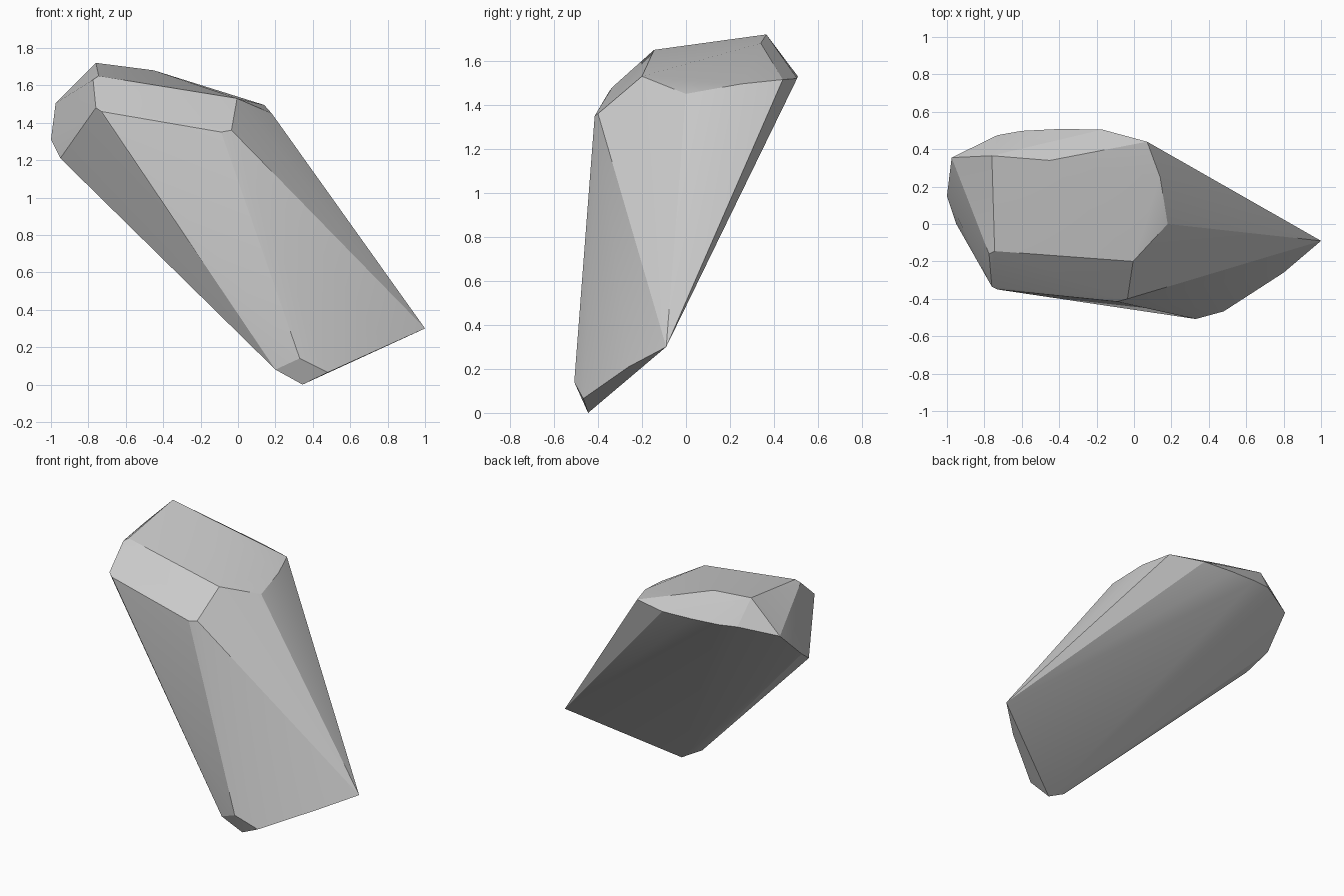
import bpy, bmesh, math

if "Cube" in bpy.data.objects:
    bpy.data.objects.remove(bpy.data.objects["Cube"])

# Corner points of the boulder, grouped by region
foot = [(0.345, -0.445, 0.0), (0.20, -0.465, 0.08), (0.33, -0.508, 0.14),
        (0.48, -0.467, 0.065), (0.80, -0.26, 0.21), (1.0, -0.09, 0.30)]
crown = [(-0.76, 0.365, 1.72), (-0.45, 0.34, 1.68), (-0.745, -0.145, 1.65),
         (-0.775, -0.16, 1.63), (-0.005, -0.20, 1.53), (0.18, 0.0, 1.45),
         (0.14, 0.25, 1.495), (0.07, 0.44, 1.515)]
front_rim = [(-0.76, -0.335, 1.48), (-0.73, -0.35, 1.46),
             (-0.09, -0.415, 1.35), (-0.035, -0.40, 1.36)]
back_rim = [(-0.17, 0.505, 1.52), (-0.40, 0.508, 1.53),
            (-0.60, 0.498, 1.54), (-0.73, 0.475, 1.55)]
left_end = [(-0.975, 0.355, 1.505), (-1.0, 0.15, 1.31), (-0.95, 0.0, 1.21)]

# Wrap the points in a convex skin
bm = bmesh.new()
for p in foot + crown + front_rim + back_rim + left_end:
    bm.verts.new(p)
bmesh.ops.convex_hull(bm, input=bm.verts[:])
loose = [v for v in bm.verts if not v.link_faces]
bmesh.ops.delete(bm, geom=loose, context='VERTS')
bmesh.ops.recalc_face_normals(bm, faces=bm.faces[:])

mesh = bpy.data.meshes.new("boulder")
bm.to_mesh(mesh)
bm.free()
boulder = bpy.data.objects.new("boulder", mesh)
bpy.context.collection.objects.link(boulder)

# Soften only the very shallow creases
bpy.context.view_layer.objects.active = boulder
boulder.select_set(True)
bpy.ops.object.shade_smooth_by_angle(angle=math.radians(15))
